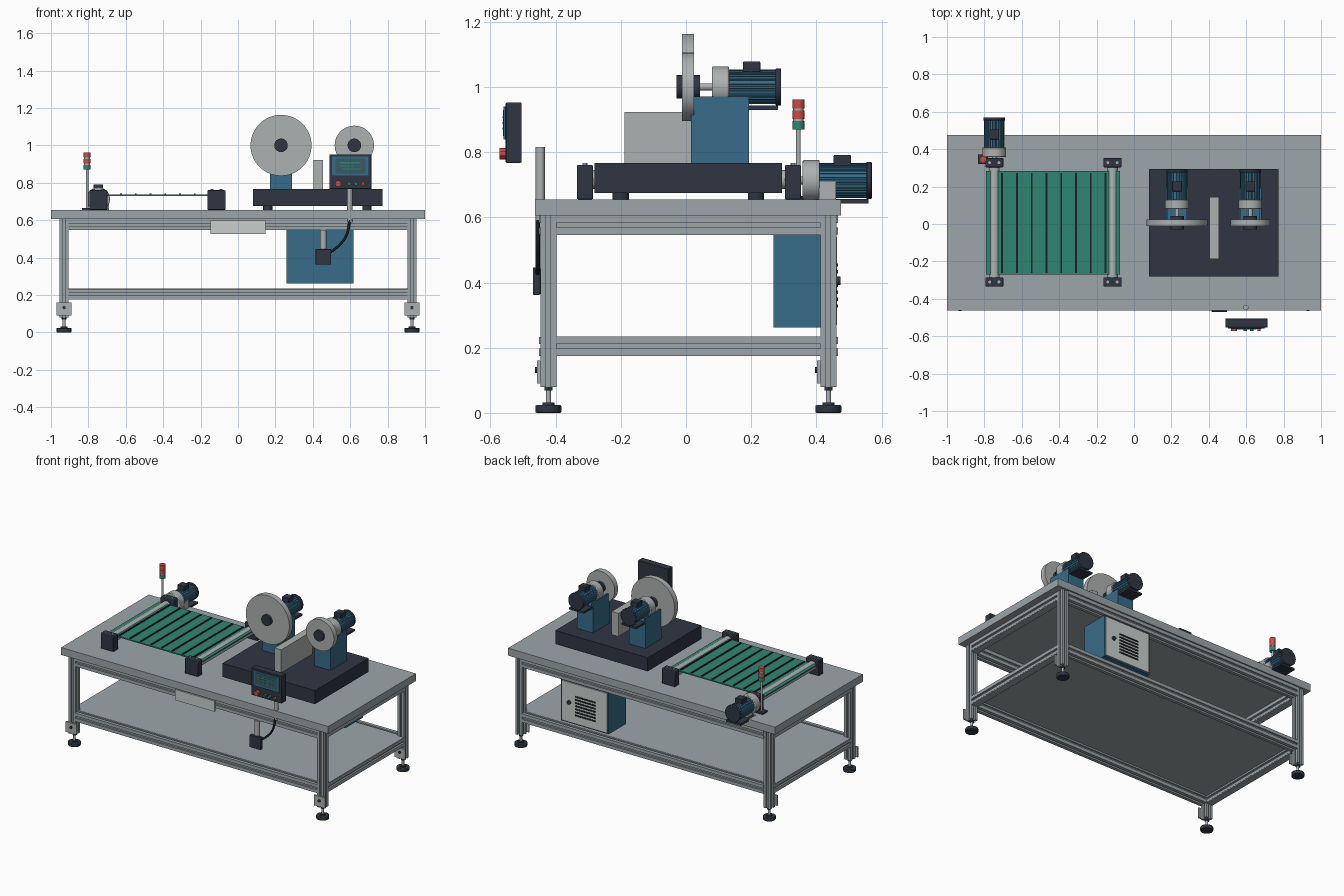
import bpy, bmesh
from math import sin, cos, pi

if "Cube" in bpy.data.objects:
    bpy.data.objects.remove(bpy.data.objects["Cube"])


def material(name, rgb):
    m = bpy.data.materials.new(name)
    m.use_nodes = True
    m.diffuse_color = (*rgb, 1)
    bsdf = next(n for n in m.node_tree.nodes if n.type == 'BSDF_PRINCIPLED')
    bsdf.inputs["Base Color"].default_value = (*rgb, 1)
    return m


alu = material("aluminium grey", (0.34, 0.38, 0.40))
steel = material("light steel", (0.42, 0.44, 0.44))
navy = material("dark navy", (0.028, 0.036, 0.055))
blue = material("machine blue", (0.038, 0.15, 0.25))
green = material("belt green", (0.03, 0.24, 0.17))
red = material("signal red", (0.60, 0.07, 0.06))
pale = material("pale grey", (0.58, 0.62, 0.61))
black = material("rubber black", (0.012, 0.014, 0.018))
screen = material("screen teal", (0.04, 0.10, 0.13))

parts = []


def finish(name, bm, mat, bevel=0):
    bmesh.ops.recalc_face_normals(bm, faces=bm.faces)
    me = bpy.data.meshes.new(name)
    bm.to_mesh(me)
    bm.free()
    me.materials.append(mat)
    ob = bpy.data.objects.new(name, me)
    bpy.context.collection.objects.link(ob)
    if bevel:
        mod = ob.modifiers.new("bevel", 'BEVEL')
        mod.width, mod.segments = bevel, 2
    parts.append(ob)
    return ob


def prism(name, mat, pts, axis, a, b, at=(0, 0), bevel=0):
    """Extrude a 2D outline from a to b along an axis."""
    def place(p, w):
        u, v = p[0] + at[0], p[1] + at[1]
        return {'x': (w, u, v), 'y': (u, w, v), 'z': (u, v, w)}[axis]
    bm = bmesh.new()
    lo = [bm.verts.new(place(p, a)) for p in pts]
    hi = [bm.verts.new(place(p, b)) for p in pts]
    bm.faces.new(lo)
    bm.faces.new(hi)
    for i in range(len(pts)):
        j = (i + 1) % len(pts)
        bm.faces.new((lo[i], lo[j], hi[j], hi[i]))
    return finish(name, bm, mat, bevel)


def box(name, mat, x, y, z, bevel=0):
    pts = [(x[0], y[0]), (x[1], y[0]), (x[1], y[1]), (x[0], y[1])]
    return prism(name, mat, pts, 'z', *z, bevel=bevel)


def circle(r, n=32):
    return [(r * cos(2 * pi * i / n), r * sin(2 * pi * i / n)) for i in range(n)]


def cyl(name, mat, r, axis, a, b, at, n=32, bevel=0):
    return prism(name, mat, circle(r, n), axis, a, b, at, bevel)


def slotted(h, s=0.007, d=0.012):
    """Square outline with a slot in each side."""
    pts = []
    for k in range(4):
        c, t = round(cos(k * pi / 2)), round(sin(k * pi / 2))
        for u, v in ((-h, -h), (-s, -h), (-s, d - h), (s, d - h), (s, -h)):
            pts.append((c * u - t * v, t * u + c * v))
    return pts


# Table frame
LEG_X, FRONT, BACK = 0.93, -0.422, 0.437
box("table_top", alu, (-1, 1), (-0.463, 0.475), (0.605, 0.655))
box("lower_shelf", alu, (-0.915, 0.915), (-0.41, 0.425), (0.222, 0.234))
for z, level in ((0.576, "upper"), (0.204, "lower")):
    for y, side in ((FRONT, "front"), (BACK, "back")):
        prism(f"{level}_{side}_rail", alu, slotted(0.029), 'x', -0.906, 0.906, (y, z))
    for x, side in ((-LEG_X, "right"), (LEG_X, "left")):
        prism(f"{level}_{side}_rail", alu, slotted(0.025), 'y', FRONT + 0.024, BACK - 0.024, (x, z))
        for e in (-0.027, 0.027):
            box(f"{level}_{side}_rail_lip", alu, (x - 0.024, x + 0.024),
                (FRONT + 0.024, BACK - 0.024), (z + e - 0.003, z + e + 0.003))

# Legs, levelling feet and foot brackets
for x in (-LEG_X, LEG_X):
    for y in (FRONT, BACK):
        prism("leg", alu, slotted(0.025), 'z', 0.08, 0.605, (x, y))
        cyl("foot_pad", navy, 0.04, 'z', 0, 0.024, (x, y), bevel=0.004)
        cyl("foot_cone", navy, 0.018, 'z', 0.024, 0.032, (x, y))
        cyl("foot_rod", steel, 0.008, 'z', 0.03, 0.09, (x, y), 16)
        cyl("foot_nut", navy, 0.014, 'z', 0.068, 0.08, (x, y), 6)
        box("foot_bracket", steel, (x - 0.041, x + 0.041), (y - 0.035, y - 0.025), (0.09, 0.16))
        cyl("bracket_bolt", navy, 0.009, 'y', y - 0.042, y - 0.035, (x, 0.132), 12)

# Conveyor
ROLLERS = (-0.747, -0.115)
box("conveyor_belt", green, (-0.79, -0.075), (-0.27, 0.283), (0.729, 0.737))
for i in range(8):
    x = -0.705 + i * 0.079
    box("belt_cleat", black, (x - 0.005, x + 0.005), (-0.262, 0.273), (0.736, 0.742))
for x in ROLLERS:
    cyl("roller", steel, 0.029, 'y', -0.29, 0.31, (x, 0.716))
    for y in (-0.31, 0.328):
        box("bearing_block", navy, (x - 0.048, x + 0.048), (y - 0.025, y + 0.025),
            (0.655, 0.76), 0.004)
        for dx in (-0.025, 0.025):
            cyl("block_bolt", steel, 0.008, 'z', 0.758, 0.767, (x + dx, y), 12)


# Motor with gearbox, ribbed body, end cap, terminal box and foot plate
def motor(x, y, z):
    cyl("gearbox", steel, 0.063, 'y', y, y + 0.052, (x, z), 40, 0.004)
    ribs = [(r * cos(t), r * sin(t)) for i in range(24)
            for r, o in ((0.053, -0.35), (0.053, 0.1), (0.049, 0.2), (0.049, 0.55))
            for t in [(i + o) * pi / 12]]
    prism("motor_body", blue, ribs, 'y', y + 0.05, y + 0.197, (x, z))
    cyl("motor_end_cap", navy, 0.057, 'y', y + 0.195, y + 0.212, (x, z), 24, 0.003)
    box("terminal_box", navy, (x - 0.026, x + 0.026), (y + 0.095, y + 0.148),
        (z + 0.045, z + 0.078), 0.003)
    box("motor_foot_plate", navy, (x - 0.055, x + 0.055), (y + 0.04, y + 0.202),
        (z - 0.07, z - 0.057))


motor(ROLLERS[0], 0.358, 0.713)
cyl("drive_shaft", steel, 0.012, 'y', 0.34, 0.36, (ROLLERS[0], 0.713), 16)
box("drive_mount", steel, (-0.785, -0.69), (0.408, 0.46), (0.655, 0.71))

# Signal tower
tower = (-0.807, 0.345)
box("tower_base", navy, (-0.835, -0.78), (0.32, 0.372), (0.655, 0.666))
cyl("tower_pole", steel, 0.007, 'z', 0.66, 0.872, tower, 16)
for mat, a, b, name in ((green, 0.87, 0.896, "lower"), (red, 0.902, 0.928, "middle"),
                        (red, 0.934, 0.961, "upper")):
    cyl(f"{name}_lamp", mat, 0.019, 'z', a, b, tower, 24)
cyl("lamp_core", steel, 0.016, 'z', 0.872, 0.95, tower, 24)

# Grinding station
box("grinder_base", navy, (0.08, 0.772), (-0.28, 0.295), (0.675, 0.767))
for x in (0.16, 0.69):
    for y in (-0.2, 0.215):
        cyl("base_foot", navy, 0.025, 'z', 0.655, 0.676, (x, y), 16)
box("divider_plate", steel, (0.405, 0.455), (-0.188, 0.145), (0.767, 0.923))
for x, r, name in ((0.23, 0.163, "large"), (0.622, 0.105, "small")):
    at = (x, 1.0)
    box(f"{name}_pedestal", blue, (x - 0.06, x + 0.06), (0.015, 0.193), (0.767, 0.946))
    for s in (-1, 1):
        box(f"{name}_pedestal_cheek", blue, sorted((x + s * 0.05, x + s * 0.06)),
            (0.015, 0.193), (0.94, 0.97))
    cyl(f"{name}_wheel", steel, r, 'y', -0.012, 0.025, at, 64)
    cyl(f"{name}_wheel_hub", navy, 0.036, 'y', -0.029, 0.043, at, 32)
    cyl(f"{name}_wheel_shaft", steel, 0.011, 'y', 0.04, 0.082, at, 16)
    motor(x, 0.08, 1.0)

# Control panel
box("panel_housing", navy, (0.488, 0.714), (-0.553, -0.505), (0.767, 0.952), 0.003)
box("panel_bezel", blue, (0.503, 0.699), (-0.56, -0.552), (0.838, 0.94))
box("panel_screen", screen, (0.522, 0.682), (-0.562, -0.559), (0.85, 0.93))
for z, a, b in ((0.907, 0.545, 0.655), (0.89, 0.545, 0.615), (0.873, 0.56, 0.655)):
    box("screen_line", green, (a, b), (-0.5635, -0.561), (z - 0.003, z + 0.003))
for x, r, mat in ((0.535, 0.017, red), (0.595, 0.009, green), (0.63, 0.009, green),
                  (0.668, 0.009, red)):
    cyl("panel_button", mat, r, 'y', -0.572, -0.552, (x, 0.795), 20)
cyl("panel_post", steel, 0.014, 'z', 0.59, 0.815, (0.598, -0.447), 24)

# Junction box with cable
box("junction_box", navy, (0.415, 0.498), (-0.47, -0.447), (0.362, 0.446), 0.003)
cyl("junction_tube", steel, 0.017, 'z', 0.44, 0.548, (0.456, -0.445), 20)
curve = bpy.data.curves.new("cable", 'CURVE')
curve.dimensions, curve.bevel_depth, curve.bevel_resolution = '3D', 0.007, 2
spline = curve.splines.new('BEZIER')
path = ((0.598, 0.6), (0.58, 0.52), (0.54, 0.465), (0.49, 0.425))
spline.bezier_points.add(len(path) - 1)
for p, (x, z) in zip(spline.bezier_points, path):
    p.co = (x, -0.455, z)
    p.handle_left_type = p.handle_right_type = 'AUTO'
curve.materials.append(black)
bpy.context.collection.objects.link(bpy.data.objects.new("cable", curve))

# Front name plate
box("front_plate", pale, (-0.148, 0.146), (-0.46, -0.451), (0.525, 0.597))

# Electrical cabinet
box("cabinet", blue, (0.26, 0.617), (0.268, 0.456), (0.262, 0.547))
box("cabinet_door", pale, (0.268, 0.609), (0.455, 0.463), (0.27, 0.539))
for i in range(7):
    z = 0.328 + i * 0.021
    box("door_vent", black, (0.355, 0.505), (0.462, 0.466), (z - 0.005, z + 0.005))
cyl("door_lock", navy, 0.013, 'y', 0.462, 0.474, (0.55, 0.405), 20)

# Smooth round surfaces, keep edges sharp
bpy.ops.object.select_all(action='DESELECT')
for ob in parts:
    ob.select_set(True)
bpy.context.view_layer.objects.active = parts[0]
bpy.ops.object.shade_smooth_by_angle(angle=pi / 6)
